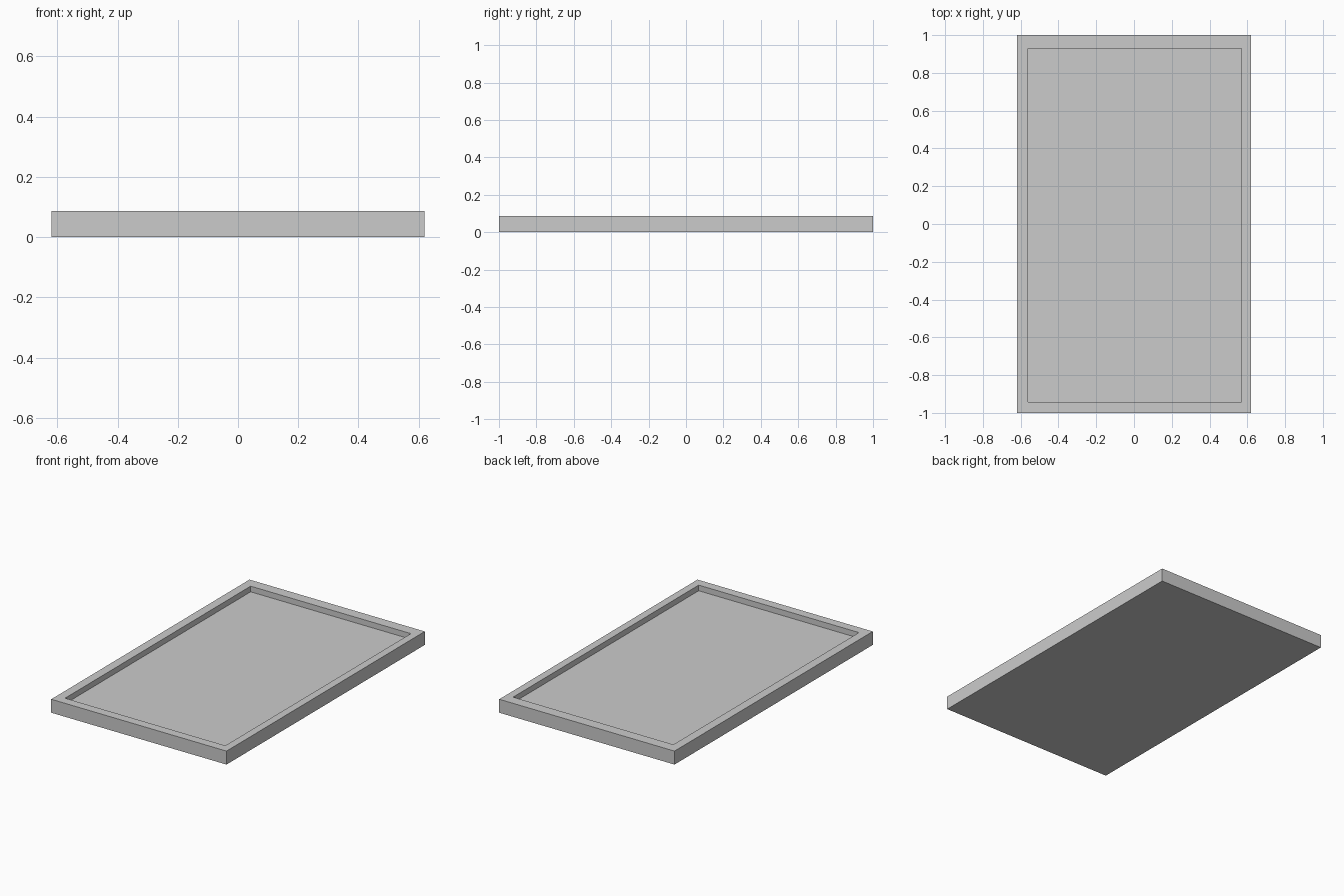
import bpy
import bmesh

if "Cube" in bpy.data.objects:
    bpy.data.objects.remove(bpy.data.objects["Cube"])

HX, HY, TOP, FLOOR = 0.619, 1.0, 0.086, 0.05
# recess opening, slightly off-centre
X0, X1, Y0, Y1 = -0.562, 0.57, -0.942, 0.93


def ring(bm, x0, x1, y0, y1, z):
    return [bm.verts.new((x, y, z)) for x, y in ((x0, y0), (x1, y0), (x1, y1), (x0, y1))]


bm = bmesh.new()
# rings run from the base, up the outside, across the rim and down to the floor
rings = [
    ring(bm, -HX, HX, -HY, HY, 0),
    ring(bm, -HX, HX, -HY, HY, TOP),
    ring(bm, X0, X1, Y0, Y1, TOP),
    ring(bm, X0, X1, Y0, Y1, FLOOR),
]
for a, b in zip(rings, rings[1:]):
    for i in range(4):
        j = (i + 1) % 4
        bm.faces.new((a[i], a[j], b[j], b[i]))

# underside and recessed floor
bm.faces.new(rings[0][::-1])
bm.faces.new(rings[-1])
bmesh.ops.recalc_face_normals(bm, faces=bm.faces)

mesh = bpy.data.meshes.new("shallow_tray")
bm.to_mesh(mesh)
bm.free()
bpy.context.collection.objects.link(bpy.data.objects.new("shallow_tray", mesh))
